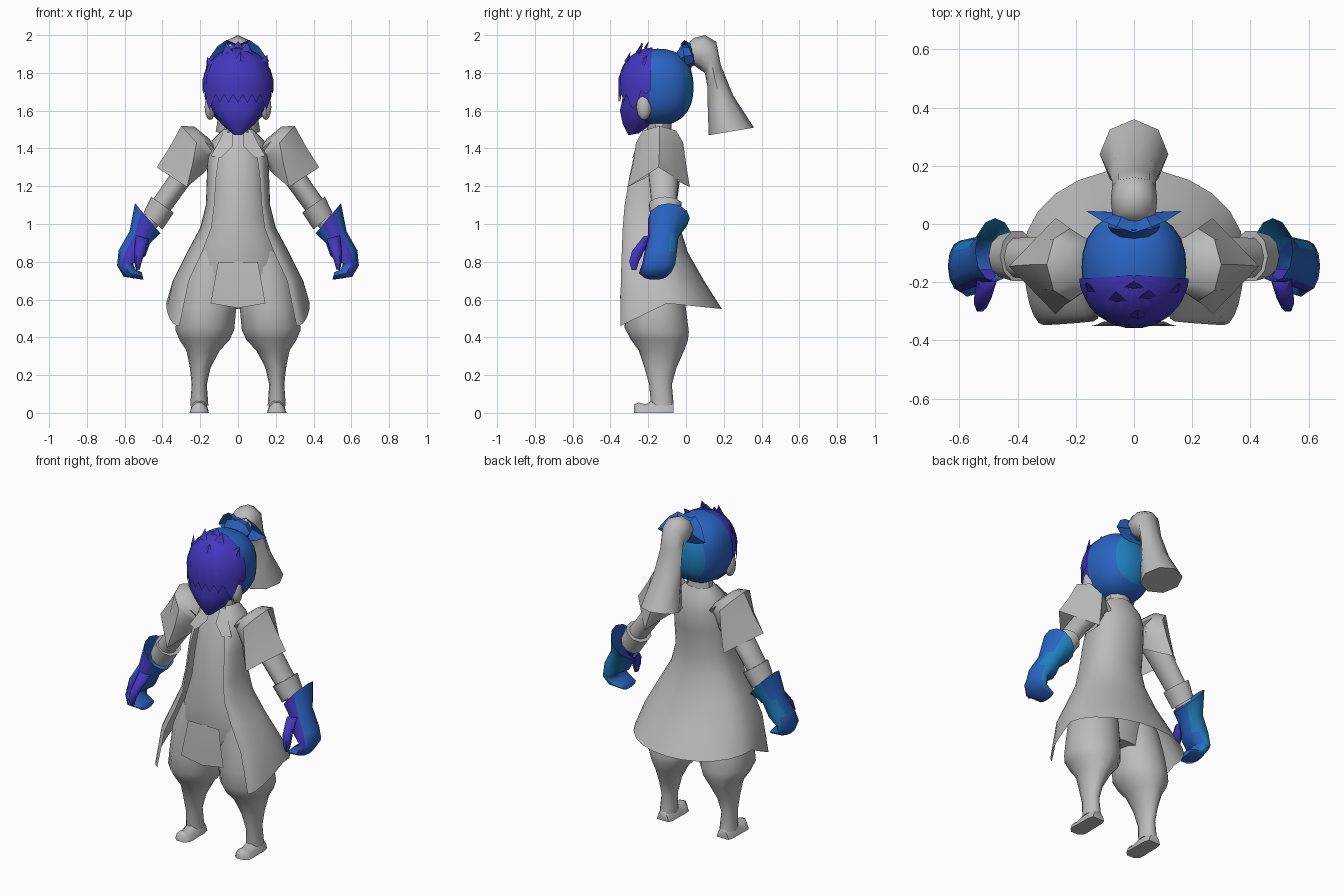
import bpy, bmesh, math
from mathutils import Vector

if "Cube" in bpy.data.objects:
    bpy.data.objects.remove(bpy.data.objects["Cube"])

COLOURS = {"grey": (0.5, 0.5, 0.5, 1), "indigo": (0.058, 0.038, 0.51, 1),
           "blue": (0.023, 0.127, 0.54, 1), "teal": (0.014, 0.22, 0.53, 1)}
NAMES = list(COLOURS)
for key, rgba in COLOURS.items():
    bpy.data.materials.new(key).diffuse_color = rgba


def finish(name, bm, colour, mirror=False, angle=40, rule=None):
    """Turn a bmesh into an object; rule(face) may choose a colour per face."""
    bmesh.ops.recalc_face_normals(bm, faces=bm.faces)
    me = bpy.data.meshes.new(name)
    for c in (NAMES if rule else [colour]):
        me.materials.append(bpy.data.materials[c])
    if rule:
        bm.normal_update()
        for f in bm.faces:
            f.material_index = NAMES.index(rule(f))
    bm.to_mesh(me)
    bm.free()
    me.shade_smooth()
    me.set_sharp_from_angle(angle=math.radians(angle))
    ob = bpy.data.objects.new(name, me)
    bpy.context.collection.objects.link(ob)
    if mirror:
        ob.modifiers.new("mirror", "MIRROR")
    return ob


def skin(bm, rows, closed):
    """Join rows of points with quads."""
    vs = [[bm.verts.new(p) for p in r] for r in rows]
    n = len(vs[0])
    for a, b in zip(vs, vs[1:]):
        for i in range(n if closed else n - 1):
            j = (i + 1) % n
            bm.faces.new((a[i], a[j], b[j], b[i]))
    return vs


def loft(name, rings, colour, axis="y", n=10, caps=(True, True), **kw):
    """Rings are (u1, z1, u2, z2, half_width, offset): two opposite points in a
    vertical plane, plus half width and centre along the remaining axis.
    Optional extras: roundness power (2 = diamond) and side shift (du, dz)."""
    rows = []
    for u1, z1, u2, z2, half, off, *extra in rings:
        power, du, dz = extra or (1, 0, 0)
        row = []
        for i in range(n):
            a = math.tau * i / n
            c, s = math.cos(a), math.sin(a)
            c = math.copysign(abs(c) ** power, c)
            s = math.copysign(abs(s) ** power, s)
            u = (u1 + u2) / 2 + (u1 - u2) / 2 * c + du * abs(s)
            z = (z1 + z2) / 2 + (z1 - z2) / 2 * c + dz * abs(s)
            w = off + half * s
            row.append((u, w, z) if axis == "y" else (w, u, z))
        rows.append(row)
    bm = bmesh.new()
    vs = skin(bm, rows, True)
    if caps[0]:
        bm.faces.new(vs[0])
    if caps[1]:
        bm.faces.new(vs[-1])
    return finish(name, bm, colour, **kw)


def ball(name, centre, size, colour, u=24, v=14, p=2.0, cuts=(), **kw):
    """Ellipsoid, fuller for p > 2, cut across y so colours meet cleanly."""
    bm = bmesh.new()
    bmesh.ops.create_uvsphere(bm, u_segments=u, v_segments=v, radius=1)
    for q in bm.verts:
        k = sum(abs(t) ** p for t in q.co) ** (-1 / p)
        q.co = Vector([t * k * s + o for t, s, o in zip(q.co, size, centre)])
    for y in cuts:
        bmesh.ops.bisect_plane(bm, geom=bm.verts[:] + bm.edges[:] + bm.faces[:],
                               plane_co=(0, y, 0), plane_no=(0, 1, 0))
    return finish(name, bm, colour, **kw)


# Coat: open at the front, flaring to the hem
rows = []
coat = [(1.50, .05, .08, -.19, -.13, -.07), (1.44, .07, .14, -.23, -.13, -.04),
        (1.36, .10, .16, -.275, -.14, -.02), (1.25, .115, .165, -.30, -.15, -.03),
        (1.10, .125, .17, -.325, -.17, -.05), (.98, .14, .20, -.335, -.17, -.03),
        (.85, .19, .27, -.34, -.15, .01), (.70, .26, .345, -.345, -.13, .095),
        (.58, .31, .38, -.348, -.10, .19)]
for k, (z, gap, rx, yf, ym, yb) in enumerate(coat):
    half = []
    hem = k == len(coat) - 1
    for i in range(13):
        a = math.pi * i / 12
        c, s = math.cos(a), math.sin(a)
        if i <= 6:
            half.append((gap + (rx - gap) * s, ym + (yf - ym) * c, z - .12 * c * hem))
        else:
            half.append((rx * s, ym - (yb - ym) * c, z + .03 * c * hem))
    rows.append(half + [(-x, y, h) for x, y, h in half[-2::-1]])
bm = bmesh.new()
skin(bm, rows, False)
finish("coat", bm, "grey", angle=50)

# Inner robe, front apron and neck
loft("robe", [(-.20, 1.49, -.09, 1.49, .07, 0), (-.26, 1.37, -.06, 1.37, .13, 0),
              (-.30, 1.20, -.07, 1.20, .145, 0), (-.325, 1.05, -.07, 1.05, .155, 0),
              (-.332, .90, -.06, .90, .205, 0), (-.33, .74, -.04, .74, .245, 0),
              (-.28, .57, -.05, .57, .20, 0)],
     "grey", axis="x", n=18, angle=60)
loft("neck", [(-.20, 1.42, -.07, 1.42, .085, 0), (-.21, 1.56, -.08, 1.56, .07, 0)],
     "grey", axis="x")
bm = bmesh.new()
skin(bm, [[(x * w, y, z - .025 * (x == 0) * (z < .6)) for x in (-1, 0, 1)]
          for w, y, z in ((.105, -.336, .80), (.125, -.345, .69), (.145, -.35, .58))], False)
finish("apron", bm, "grey")

# Lapel plates crossing the collar
bm = bmesh.new()
skin(bm, [[(.03, -.215, 1.49), (.08, -.20, 1.48)], [(.03, -.262, 1.41), (.11, -.245, 1.42)],
          [(.09, -.285, 1.35), (.145, -.27, 1.36)]], False)
finish("lapel", bm, "grey", mirror=True)

# Baggy trousers and feet
loft("trouser_leg", [(-.29, .86, -.07, .86, .11, .115), (-.315, .70, -.03, .70, .145, .15),
                     (-.32, .55, .00, .55, .155, .165), (-.325, .45, .015, .43, .156, .176),
                     (-.29, .385, .01, .385, .132, .177), (-.25, .33, -.01, .33, .088, .185),
                     (-.22, .24, -.05, .24, .055, .20), (-.195, .15, -.075, .15, .040, .205),
                     (-.185, .04, -.065, .04, .048, .205)],
     "grey", axis="x", n=12, mirror=True, angle=60)
bm = bmesh.new()
skin(bm, [[(.205 + w * x, y, h * z) for x, z in
           ((-1, 0), (-.8, .55), (-.3, 1), (.3, 1), (.8, .55), (1, 0))]
          for y, w, h in ((-.275, .025, .045), (-.25, .05, .055), (-.215, .052, .045),
                          (-.17, .05, .07), (-.10, .05, .08), (-.065, .04, .05))], True)
bmesh.ops.holes_fill(bm, edges=bm.edges)
finish("foot", bm, "grey", mirror=True, angle=60)

# Flaring sleeve with pointed front and back corners, then arm and cuff
loft("sleeve", [(.15, 1.45, .09, 1.34, .08, -.14, .9, 0, 0),
                (.23, 1.515, .12, 1.36, .095, -.14, .9, 0, 0),
                (.30, 1.52, .14, 1.34, .125, -.14, 1, 0, 0),
                (.36, 1.41, .16, 1.31, .14, -.14, 1.4, -.02, -.04),
                (.43, 1.30, .17, 1.28, .165, -.145, 2, -.03, -.095)],
     "grey", n=8, caps=(True, False), mirror=True, angle=50)
loft("arm", [(.24, 1.44, .14, 1.34, .08, -.13), (.34, 1.29, .255, 1.21, .08, -.12),
             (.45, 1.13, .365, 1.06, .07, -.115), (.50, 1.04, .43, .98, .06, -.115)],
     "grey", mirror=True, angle=60)
loft("cuff", [(.46, 1.145, .34, 1.06, .09, -.11), (.50, 1.06, .40, .97, .075, -.11)],
     "grey", mirror=True, angle=60)


def glove_colour(f):
    if f.normal.y < -.8:
        return "indigo"
    return "teal" if f.normal.y > .6 else "blue"


# Flared glove with curled fingers and a thumb
loft("glove", [(.545, 1.11, .41, .95, .11, -.09), (.575, .96, .465, .90, .08, -.12),
               (.632, .86, .49, .83, .086, -.135), (.64, .78, .555, .79, .088, -.145),
               (.605, .72, .545, .76, .085, -.165), (.50, .705, .51, .745, .065, -.165)],
     "blue", n=12, caps=(False, True), mirror=True, angle=60, rule=glove_colour)
loft("thumb", [(.54, .94, .47, .92, .04, -.19), (.55, .86, .49, .85, .035, -.255),
               (.55, .80, .51, .80, .03, -.275), (.54, .755, .52, .76, .014, -.275)],
     "indigo", n=6, mirror=True, angle=65)

# Skull, coloured in bands from front to back
ball("skull", (0, -.15, 1.725), (.18, .19, .203), "blue", p=2.35, cuts=(-.192, -.005),
     rule=lambda f: "indigo" if f.calc_center_median().y < -.192 else
     "teal" if f.calc_center_median().y > -.005 else "blue")
loft("face", [(-.305, 1.47, -.25, 1.48, .025, 0), (-.335, 1.53, -.18, 1.53, .09, 0),
              (-.35, 1.60, -.17, 1.60, .135, 0), (-.335, 1.67, -.17, 1.67, .155, 0),
              (-.33, 1.75, -.17, 1.75, .16, 0)], "indigo", axis="x", n=12)
ball("face_side", (.148, -.222, 1.62), (.03, .04, .07), "grey", u=10, v=6, mirror=True)

# Hair shell with a jagged fringe, longer in front of the ears
rows = []
for k in range(7):
    row = []
    for i in range(23):
        t = abs(i - 11)
        a = math.radians(-86 + 172 * i / 22)
        low = -8 - 6 * (i % 2) if t > 8 else -40 if t == 7 else -14 - 14 * (i % 2)
        e = math.radians(88 + (low - 88) * k / 6)
        r = max(math.cos(e), .98 if e < 0 else 0)
        row.append((.19 * math.sin(a) * r, -.175 - .185 * math.cos(a) * r,
                    1.735 + .20 * math.sin(e)))
    rows.append(row)
bm = bmesh.new()
skin(bm, rows, False)
finish("hair", bm, "indigo")

# Loose hair locks sweeping up and back
tufts = [(0, 76, .05), (-32, 55, .075), (30, 60, .065), (5, 38, .06),
         (-70, 30, .06), (68, 34, .06)]
bm = bmesh.new()
for az, el, length in tufts:
    a, e = math.radians(az), math.radians(el)
    d = Vector((math.sin(a) * math.cos(e), -math.cos(a) * math.cos(e), math.sin(e)))
    base = Vector((d.x * .185, -.175 + d.y * .18, 1.735 + d.z * .195))
    side = d.cross(Vector((0, 1, .3))).normalized() * .035
    tip = bm.verts.new(base + (d * .3 + Vector((0, .6, .75))).normalized() * length)
    q = [bm.verts.new(base + o) for o in (side, d * .012, -side, -d * .02)]
    for i in range(4):
        bm.faces.new((q[i], q[(i + 1) % 4], tip))
finish("hair_locks", bm, "indigo", angle=20)

# Ribbon: flared collar with pointed sides, and the knot joining it to the head
bm = bmesh.new()
outer = [(0, -.03, 1.95), (.06, -.01, 1.975), (.11, .01, 1.94), (.165, .045, 1.86),
         (.10, .02, 1.83), (0, .02, 1.81)]
inner = [(0, .04, 1.95), (.035, .04, 1.945), (.055, .04, 1.92), (.06, .04, 1.89),
         (.04, .04, 1.865), (0, .04, 1.85)]
skin(bm, [outer, inner], False)
finish("ribbon", bm, "blue", mirror=True, angle=25)
loft("ribbon_knot", [(-.06, 1.89, -.04, 1.83, .06, 0), (-.02, 1.955, .00, 1.82, .09, 0),
                     (.035, 1.95, .045, 1.84, .07, 0)], "blue", axis="x", n=8)

# Ponytail
loft("ponytail", [(.00, 1.94, .01, 1.86, .05, 0), (.04, 1.985, .03, 1.85, .075, 0),
                  (.10, 2.0, .07, 1.82, .08, 0), (.16, 1.965, .10, 1.80, .075, 0),
                  (.185, 1.84, .115, 1.72, .075, 0), (.25, 1.68, .115, 1.62, .09, 0),
                  (.36, 1.51, .12, 1.47, .118, 0)], "grey", axis="x", n=8, angle=50)

for m in bpy.data.materials:
    if m.users and not m.is_grease_pencil:
        m.use_nodes = True
        m.node_tree.nodes["Principled BSDF"].inputs["Base Color"].default_value = m.diffuse_color
